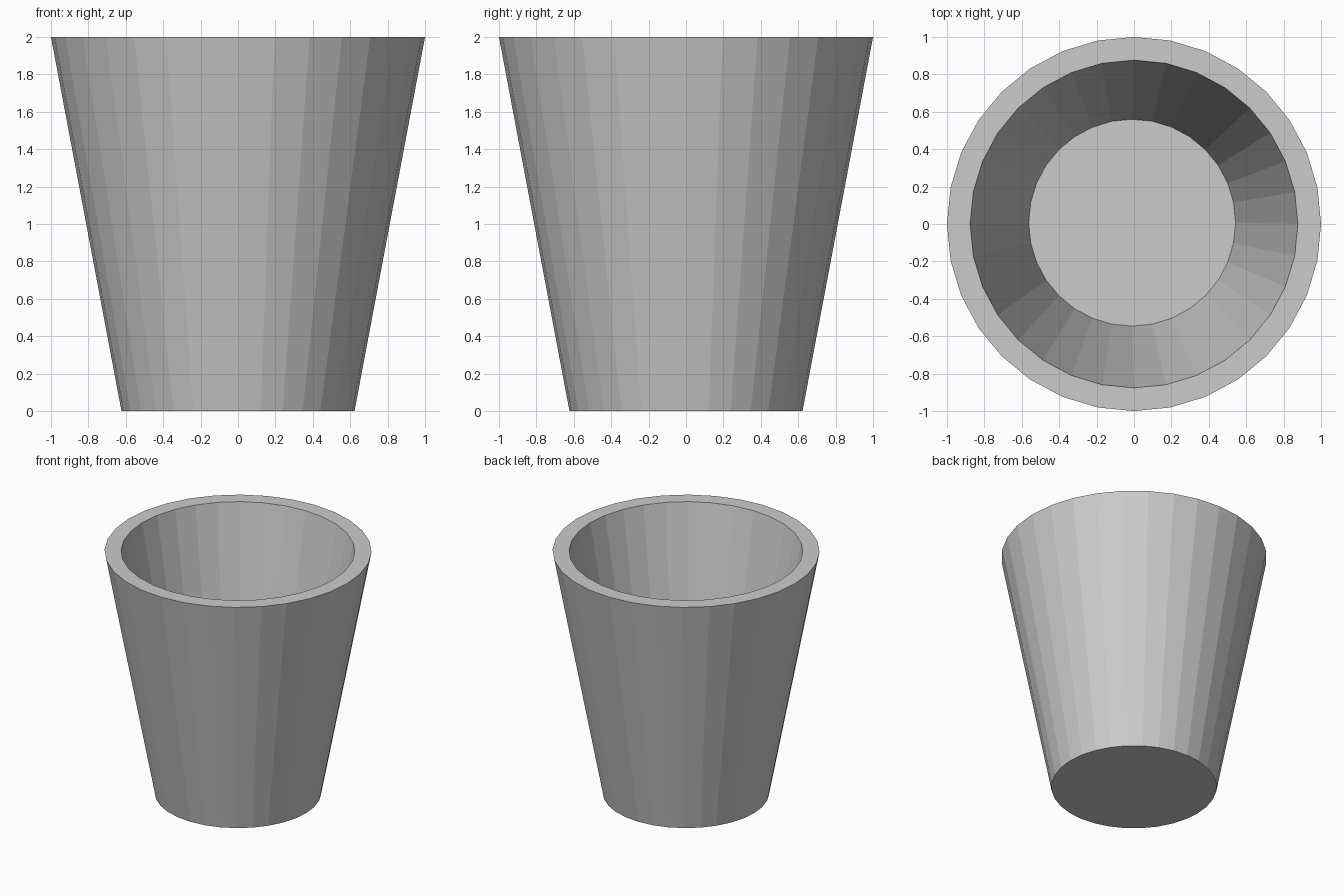
import bpy, bmesh
from math import cos, sin, tau

if "Cube" in bpy.data.objects:
    bpy.data.objects.remove(bpy.data.objects["Cube"])

SIDES = 32
bm = bmesh.new()


def ring(radius, z, cx=0.0, cy=0.0):
    return [bm.verts.new((cx + radius * cos(tau * i / SIDES),
                          cy + radius * sin(tau * i / SIDES), z))
            for i in range(SIDES)]


# Outer base, outer rim, inner rim, inner floor
rings = [ring(0.623, 0.0), ring(1.0, 2.0), ring(0.876, 2.0),
         ring(0.553, 0.28, -0.01, 0.007)]

# Outer wall, flat rim and inner wall
for a, b in zip(rings, rings[1:]):
    for i in range(SIDES):
        j = (i + 1) % SIDES
        bm.faces.new((a[i], a[j], b[j], b[i]))

# Underside and inner floor
bm.faces.new(rings[0][::-1])
bm.faces.new(rings[-1])
bmesh.ops.recalc_face_normals(bm, faces=bm.faces)

mesh = bpy.data.meshes.new("tapered_cup")
bm.to_mesh(mesh)
bm.free()
bpy.context.collection.objects.link(bpy.data.objects.new("tapered_cup", mesh))
